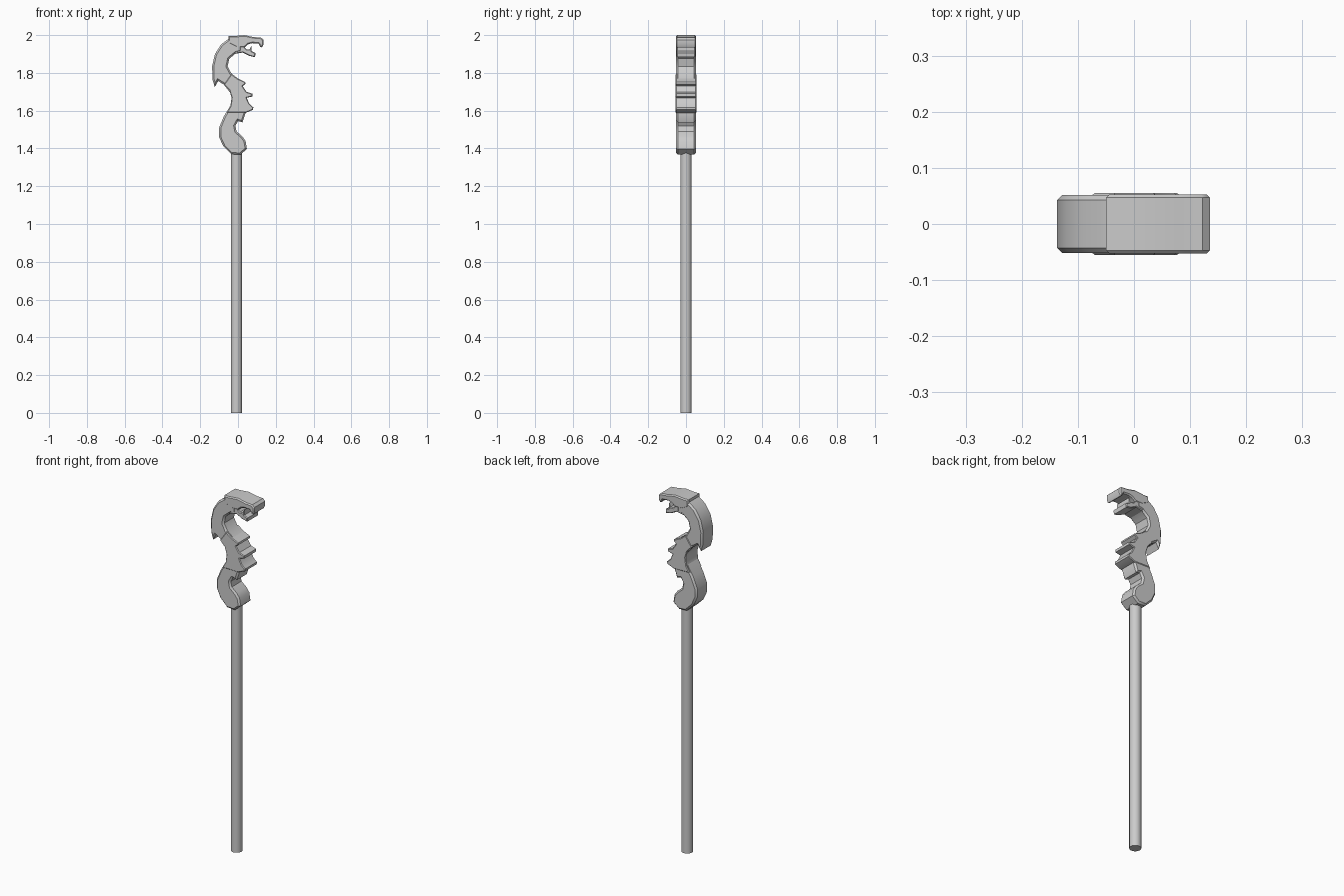
import bpy, bmesh


def shade(obj, angle=0.6):
    bpy.ops.object.select_all(action='DESELECT')
    obj.select_set(True)
    bpy.context.view_layer.objects.active = obj
    bpy.ops.object.shade_smooth_by_angle(angle=angle)


def slab(name, outline, half, bevel=0.009):
    """Extrude an x-z outline symmetrically in y and soften the cap edges."""
    bm = bmesh.new()
    face = bm.faces.new([bm.verts.new((x, -half, z)) for x, z in outline])
    ext = bmesh.ops.extrude_face_region(bm, geom=[face], use_keep_orig=True)
    verts = [g for g in ext['geom'] if isinstance(g, bmesh.types.BMVert)]
    bmesh.ops.translate(bm, vec=(0, 2 * half, 0), verts=verts)
    bmesh.ops.recalc_face_normals(bm, faces=bm.faces)
    if bevel:
        rim = [e for e in bm.edges
               if abs(e.verts[0].co.y - e.verts[1].co.y) < 1e-6]
        bmesh.ops.bevel(bm, geom=rim, offset=bevel, segments=1,
                        affect='EDGES', clamp_overlap=True)
    mesh = bpy.data.meshes.new(name)
    bm.to_mesh(mesh)
    bm.free()
    obj = bpy.data.objects.new(name, mesh)
    bpy.context.collection.objects.link(obj)
    shade(obj)
    return obj


# Round pole
bpy.ops.mesh.primitive_cylinder_add(vertices=16, radius=0.03, depth=1.39,
                                    location=(-0.008, 0, 0.695))
pole = bpy.context.object
pole.name = "pole"
shade(pole)

# Upper jaw with brow and hooked front tooth
slab("upper_jaw", [
    (-0.05, 1.995), (-0.02, 1.995), (0.035, 2.0), (0.08, 1.99), (0.122, 1.987),
    (0.135, 1.975), (0.135, 1.95), (0.127, 1.934), (0.118, 1.938),
    (0.108, 1.955), (0.075, 1.957), (0.055, 1.952), (0.035, 1.935),
    (-0.01, 1.935), (-0.05, 1.955)], 0.053, 0.006)

# Lower jaw with a small tooth
slab("lower_jaw", [
    (-0.02, 1.945), (0.03, 1.942), (0.045, 1.925), (0.062, 1.925),
    (0.072, 1.945), (0.072, 1.915), (0.093, 1.905), (0.09, 1.883),
    (0.06, 1.89), (0.025, 1.908), (-0.02, 1.9)], 0.05, 0.004)

# Curved neck
slab("neck", [
    (-0.05, 1.98), (-0.09, 1.95), (-0.122, 1.9), (-0.137, 1.835),
    (-0.135, 1.765), (-0.123, 1.725), (-0.105, 1.757), (-0.075, 1.738),
    (-0.045, 1.7), (0.0, 1.7), (0.0, 1.77), (-0.035, 1.797),
    (-0.055, 1.835), (-0.046, 1.875), (-0.01, 1.905), (0.02, 1.912),
    (0.02, 1.97)], 0.052)

# Chest with forward spikes
slab("spiked_chest", [
    (-0.075, 1.738), (-0.046, 1.708), (-0.034, 1.67), (-0.04, 1.625),
    (-0.06, 1.59), (0.04, 1.588), (0.08, 1.605), (0.081, 1.618),
    (0.06, 1.637), (0.046, 1.668), (0.076, 1.675), (0.076, 1.69),
    (0.045, 1.7), (0.025, 1.73), (0.04, 1.742), (0.038, 1.752),
    (-0.005, 1.772), (-0.035, 1.795)], 0.055, 0.004)

# Curved tail joining the pole
slab("tail", [
    (-0.035, 1.635), (-0.075, 1.57), (-0.1, 1.51), (-0.1, 1.46),
    (-0.078, 1.412), (-0.036, 1.37), (0.012, 1.367), (0.047, 1.397),
    (0.04, 1.44), (0.022, 1.465), (-0.008, 1.49), (-0.014, 1.52),
    (0.0, 1.545), (0.024, 1.538), (0.042, 1.592), (0.03, 1.635)], 0.052)
